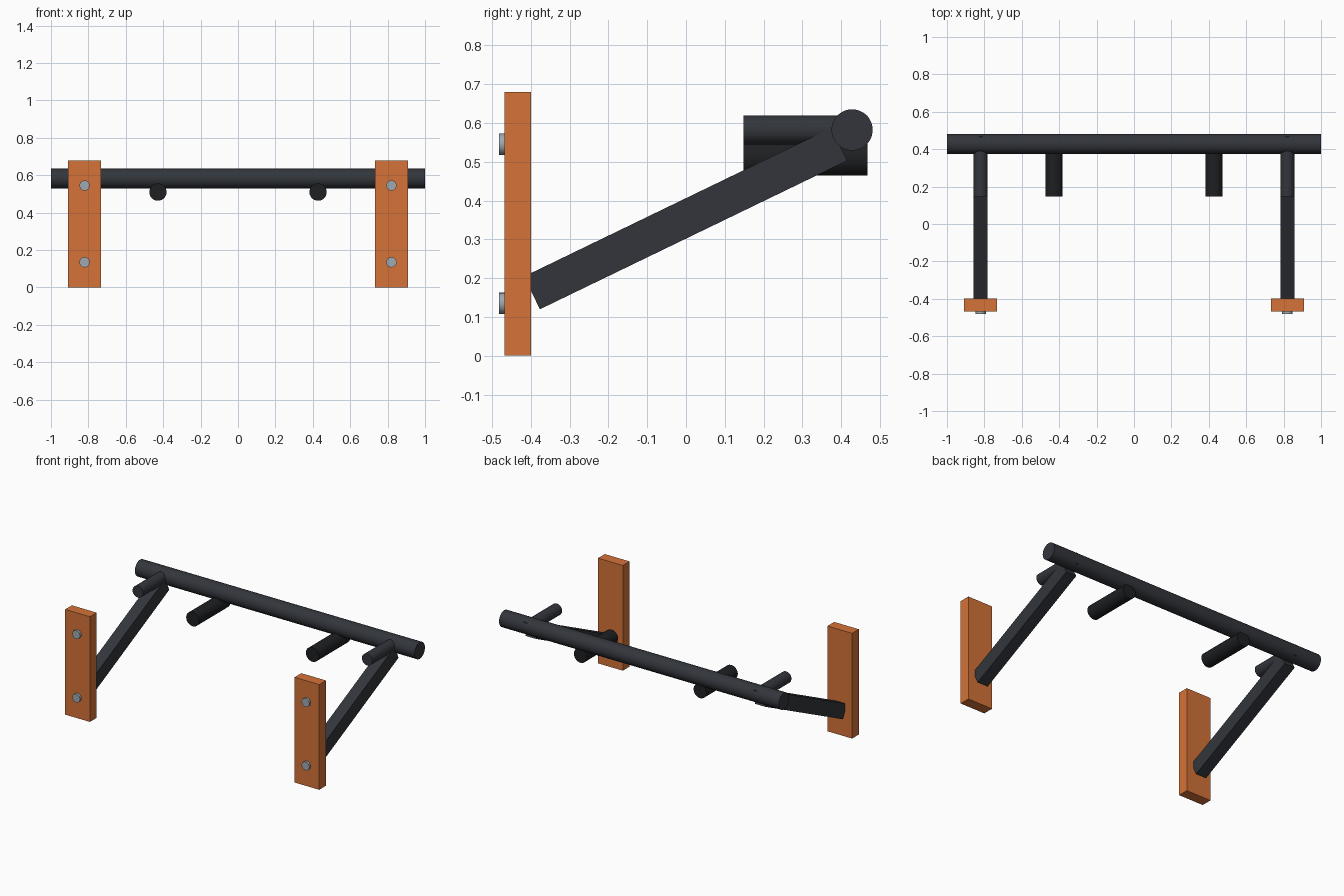
import bpy, math
from mathutils import Vector

if "Cube" in bpy.data.objects:
    bpy.data.objects.remove(bpy.data.objects["Cube"])


def material(name, rgb):
    m = bpy.data.materials.new(name)
    m.diffuse_color = (*rgb, 1)
    m.use_nodes = True
    m.node_tree.nodes["Principled BSDF"].inputs["Base Color"].default_value = m.diffuse_color
    return m


FRAME = material("dark_frame", (0.032, 0.036, 0.044))
GRIP = material("black_grip", (0.013, 0.014, 0.016))
ORANGE = material("orange_plate", (0.66, 0.17, 0.04))
STEEL = material("bolt_steel", (0.35, 0.40, 0.44))


def box(name, size, loc, mat, tilt=0.0):
    bpy.ops.mesh.primitive_cube_add(size=1, location=loc)
    o = bpy.context.object
    o.name = name
    o.scale = size
    o.rotation_euler.x = tilt
    bpy.ops.object.transform_apply(location=False, rotation=False, scale=True)
    o.data.materials.append(mat)
    return o


def rod(name, a, b, radius, mat, sides=48):
    a, b = Vector(a), Vector(b)
    bpy.ops.mesh.primitive_cylinder_add(vertices=sides, radius=radius,
                                        depth=(b - a).length, location=(a + b) / 2)
    o = bpy.context.object
    o.name = name
    o.rotation_euler = (b - a).to_track_quat('Z', 'Y').to_euler()
    o.data.materials.append(mat)
    bpy.ops.object.shade_smooth_by_angle(angle=math.radians(35))
    return o


BAR_Y, BAR_Z = 0.428, 0.582

# Long pull-up bar
rod("pull_up_bar", (-1, BAR_Y, BAR_Z), (1, BAR_Y, BAR_Z), 0.053, FRAME)

# Centre line of the sloping arms in the side plane (y, z)
low, high = Vector((-0.397, 0.162)), Vector((0.395, 0.545))
span, mid = high - low, (low + high) / 2

for side, s in (("left", -1), ("right", 1)):
    x = 0.82 * s
    # Wall plate with two bolts
    box(f"{side}_wall_plate", (0.177, 0.069, 0.68), (x, -0.4335, 0.34), ORANGE)
    for level, z in (("lower", 0.135), ("upper", 0.545)):
        rod(f"{side}_{level}_bolt", (x, -0.482, z), (x, -0.46, z), 0.0275, STEEL, 24)
    # Sloping square arm
    box(f"{side}_support_arm", (0.075, span.length, 0.094), (x, mid.x, mid.y),
        FRAME, math.atan2(span.y, span.x))
    # Outer handle level with the bar
    rod(f"{side}_outer_handle", (x, 0.148, BAR_Z), (x, 0.468, BAR_Z), 0.0375, FRAME)
    # Inner grip hung under the bar
    rod(f"{side}_inner_grip", (0.428 * s, 0.148, 0.51), (0.428 * s, 0.468, 0.51), 0.046, GRIP)
